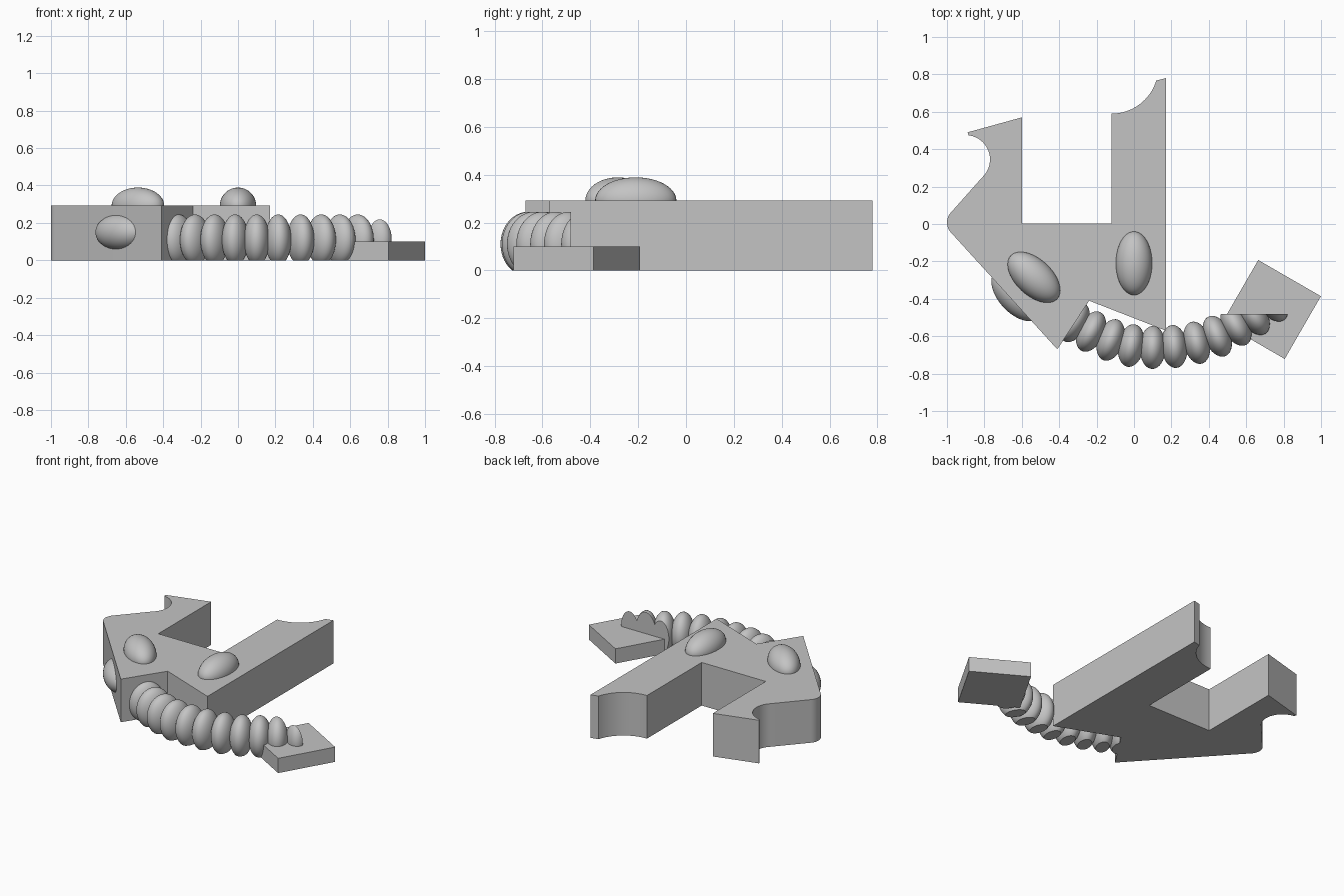
import bpy, bmesh
from math import cos, sin, radians, atan2
from mathutils import Matrix, Vector

if "Cube" in bpy.data.objects:
    bpy.data.objects.remove(bpy.data.objects["Cube"], do_unlink=True)

grey = bpy.data.materials.new("plain_grey")
grey.use_nodes = True
GREY = (0.55, 0.55, 0.55, 1)
grey.diffuse_color = GREY
grey.node_tree.nodes["Principled BSDF"].inputs["Base Color"].default_value = GREY

BODY_H, PLATE_H = 0.292, 0.1


def finish(bm, name):
    bmesh.ops.recalc_face_normals(bm, faces=bm.faces)
    mesh = bpy.data.meshes.new(name)
    bm.to_mesh(mesh)
    bm.free()
    mesh.materials.append(grey)
    ob = bpy.data.objects.new(name, mesh)
    bpy.context.collection.objects.link(ob)
    bpy.ops.object.select_all(action='DESELECT')
    bpy.context.view_layer.objects.active = ob
    ob.select_set(True)
    bpy.ops.object.shade_smooth_by_angle(angle=radians(35))
    return ob


def arc(cx, cy, r, start, end, steps=16):
    angles = [radians(start + (end - start) * i / steps) for i in range(steps + 1)]
    return [(cx + r * cos(a), cy + r * sin(a)) for a in angles]


def prism(name, outline, height):
    bm = bmesh.new()
    base = bm.faces.new([bm.verts.new((x, y, 0)) for x, y in outline])
    top = bmesh.ops.extrude_face_region(bm, geom=[base])["geom"]
    verts = [g for g in top if isinstance(g, bmesh.types.BMVert)]
    bmesh.ops.translate(bm, verts=verts, vec=(0, 0, height))
    return finish(bm, name)


def cut(bm, point, normal):
    """Slice away everything on the normal's side and cap the opening."""
    geom = bm.verts[:] + bm.edges[:] + bm.faces[:]
    res = bmesh.ops.bisect_plane(bm, geom=geom, plane_co=point, plane_no=normal,
                                 clear_outer=True)
    edges = [g for g in res["geom_cut"] if isinstance(g, bmesh.types.BMEdge)]
    if edges:
        bmesh.ops.contextual_create(bm, geom=edges)


def ellipsoid(name, centre, radii, turn, cuts=()):
    bm = bmesh.new()
    bmesh.ops.create_uvsphere(bm, u_segments=40, v_segments=24, radius=1)
    bm.transform(Matrix.Translation(centre) @ Matrix.Rotation(turn, 4, 'Z')
                 @ Matrix.Diagonal((*radii, 1)))
    for point, normal in cuts:
        cut(bm, point, normal)
    return finish(bm, name)


# Body slab with two prongs, a scooped tip and a hooked bite
outline = [(0.17, 0.78)]
outline += arc(-0.12, 0.84, 0.25, -17, -90)
outline += [(-0.12, 0.003), (-0.6, 0.003), (-0.6, 0.57), (-0.89, 0.49)]
outline += arc(-0.9, 0.345, 0.13, 83, -46, 24)
outline += arc(-0.922, 0.008, 0.078, 136, 223, 12)
outline += [(-0.41, -0.67), (-0.24, -0.41), (0.17, -0.57)]
prism("body", outline, BODY_H)

# Square foot plate
half = 0.387 / 2 * 2 ** 0.5
prism("foot_plate", arc(0.735, -0.457, half, 15, 285, 3), PLATE_H)

# Domes on the top and on the slanted side
dome = (0.17, 0.097, 0.097)
ellipsoid("top_dome_left", (0, -0.21, BODY_H), dome, radians(90))
ellipsoid("top_dome_right", (-0.535, -0.285, BODY_H), dome, radians(-43))
ellipsoid("side_dome", (-0.627, -0.379, 0.15), dome, radians(-47))

# Ringed hose, flat underneath and cut straight at its free end
path = [Vector(p) for p in (
    (-0.32, -0.525), (-0.23, -0.575), (-0.125, -0.62), (-0.015, -0.65), (0.1, -0.66),
    (0.215, -0.655), (0.335, -0.635), (0.445, -0.6), (0.545, -0.545), (0.64, -0.49),
    (0.735, -0.42))]
floor_cut = ((0, 0, 0), (0, 0, -1))
end_cut = ((0, -0.48, 0), (0, 1, 0))
for i, p in enumerate(path):
    d = path[min(i + 1, len(path) - 1)] - path[max(i - 1, 0)]
    cuts = [floor_cut] + ([end_cut] if p.x > 0.4 else [])
    ellipsoid(f"hose_ring_{i + 1}", (p.x, p.y, 0.11), (0.07, 0.115, 0.135),
              atan2(d.y, d.x), cuts)
